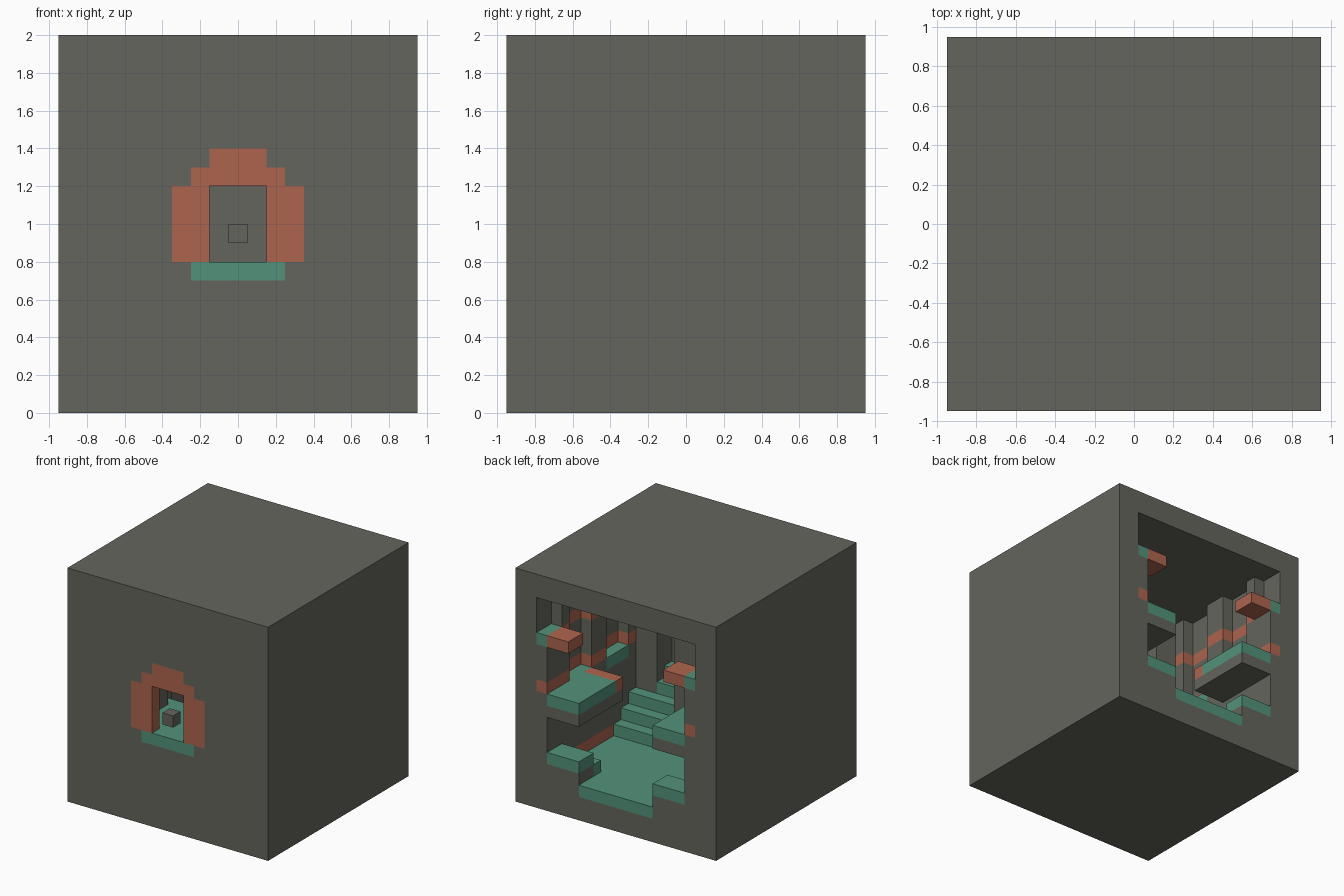
import bpy
import bmesh
from mathutils import Vector

if "Cube" in bpy.data.objects:
    bpy.data.objects.remove(bpy.data.objects["Cube"], do_unlink=True)

UNIT = 0.1
WIDE, TALL = 19, 20          # block size in cells
GREY, GREEN, ORANGE = range(3)


def make_material(name, rgb):
    mat = bpy.data.materials.new(name)
    mat.use_nodes = True
    mat.diffuse_color = (*rgb, 1)
    mat.node_tree.nodes["Principled BSDF"].inputs["Base Color"].default_value = (*rgb, 1)
    return mat


materials = [
    make_material("grey_stone", (0.13, 0.13, 0.11)),
    make_material("green_moss", (0.085, 0.29, 0.195)),
    make_material("orange_clay", (0.42, 0.13, 0.075)),
]


# Cells are (across, depth from the back, height)
def cells(i0, i1, d0, d1, k0, k1):
    return {(i, d, k) for i in range(i0, i1) for d in range(d0, d1) for k in range(k0, k1)}


def span(i0, *rest):
    """Centred box that starts i0 cells in from each side."""
    return cells(i0, WIDE - i0, *rest)


def pair(i0, i1, *rest):
    """Box and its mirror image."""
    return cells(i0, i1, *rest) | cells(WIDE - i1, WIDE - i0, *rest)


# Cave hollow with side alcoves
hollow = span(3, 0, 9, 3, 18)
hollow |= span(2, 0, 2, 15, 18)
hollow |= span(2, 3, 6, 10, 18) | span(2, 8, 11, 10, 18)

# Stairs rising towards the front
for n in range(3):
    hollow |= span(3, 9 + n, 10 + n, 4 + n, 18)
hollow |= span(5, 12, 13, 7, 18) | span(5, 13, 14, 8, 18)

# Front room and doorway
hollow |= span(6, 14, 18, 8, 14)
hollow |= span(8, 18, 19, 8, 12)

# Ledges, corner steps, high shelves and central pillar stay solid
shelf = pair(3, 5, 0, 2, 14, 15)
ledge_tip = pair(3, 6, 5, 6, 9, 10)
hollow -= pair(3, 6, 0, 6, 8, 10) | shelf
hollow -= pair(3, 6, 0, 2, 3, 5) | pair(3, 6, 2, 3, 3, 4)
hollow -= span(8, 10, 12, 3, 18)

solid = cells(0, WIDE, 0, WIDE, 0, TALL) - hollow

# Painted frame around the doorway
sill = span(7, 18, 19, 7, 8)
frame = span(6, 18, 19, 8, 12) | span(7, 18, 19, 12, 13) | span(8, 18, 19, 13, 14)


def colour(cell):
    i, d, k = cell
    if cell in shelf or cell in ledge_tip or cell in frame:
        return ORANGE
    if cell in sill or (i, d, k + 1) in hollow:
        return GREEN
    beside = any((i + a, d + b, k) in hollow for a, b in ((1, 0), (-1, 0), (0, 1), (0, -1)))
    if beside and d < 12 and k in (3, 10, 14) and (i < 3 or i > 15):
        return ORANGE
    return GREY


def add_block(name, filled, paint):
    """Skin a set of cells, keeping only the exposed sides."""
    bm = bmesh.new()
    half = UNIT / 2
    edge = WIDE * half
    for cell in sorted(filled):
        i, d, k = cell
        centre = Vector((edge - half - i * UNIT, edge - half - d * UNIT, half + k * UNIT))
        for axis in range(3):
            for sign in (1, -1):
                step = [0, 0, 0]
                step[axis] = sign
                # across and depth run against x and y
                if (i - step[0], d - step[1], k + step[2]) in filled:
                    continue
                n = Vector(step)
                u = Vector((n.y, n.z, n.x))
                v = n.cross(u)
                ring = [centre + half * (n + a * u + b * v)
                        for a, b in ((-1, -1), (1, -1), (1, 1), (-1, 1))]
                face = bm.faces.new([bm.verts.new(p) for p in ring])
                face.material_index = paint(cell)
    bmesh.ops.remove_doubles(bm, verts=bm.verts, dist=0.001)
    mesh = bpy.data.meshes.new(name)
    bm.to_mesh(mesh)
    bm.free()
    for mat in materials:
        mesh.materials.append(mat)
    obj = bpy.data.objects.new(name, mesh)
    bpy.context.collection.objects.link(obj)
    return obj


add_block("cave_block", solid, colour)

# Small stone hovering in the doorway
add_block("doorway_stone", span(9, 18, 19, 9, 10), lambda cell: GREY)
